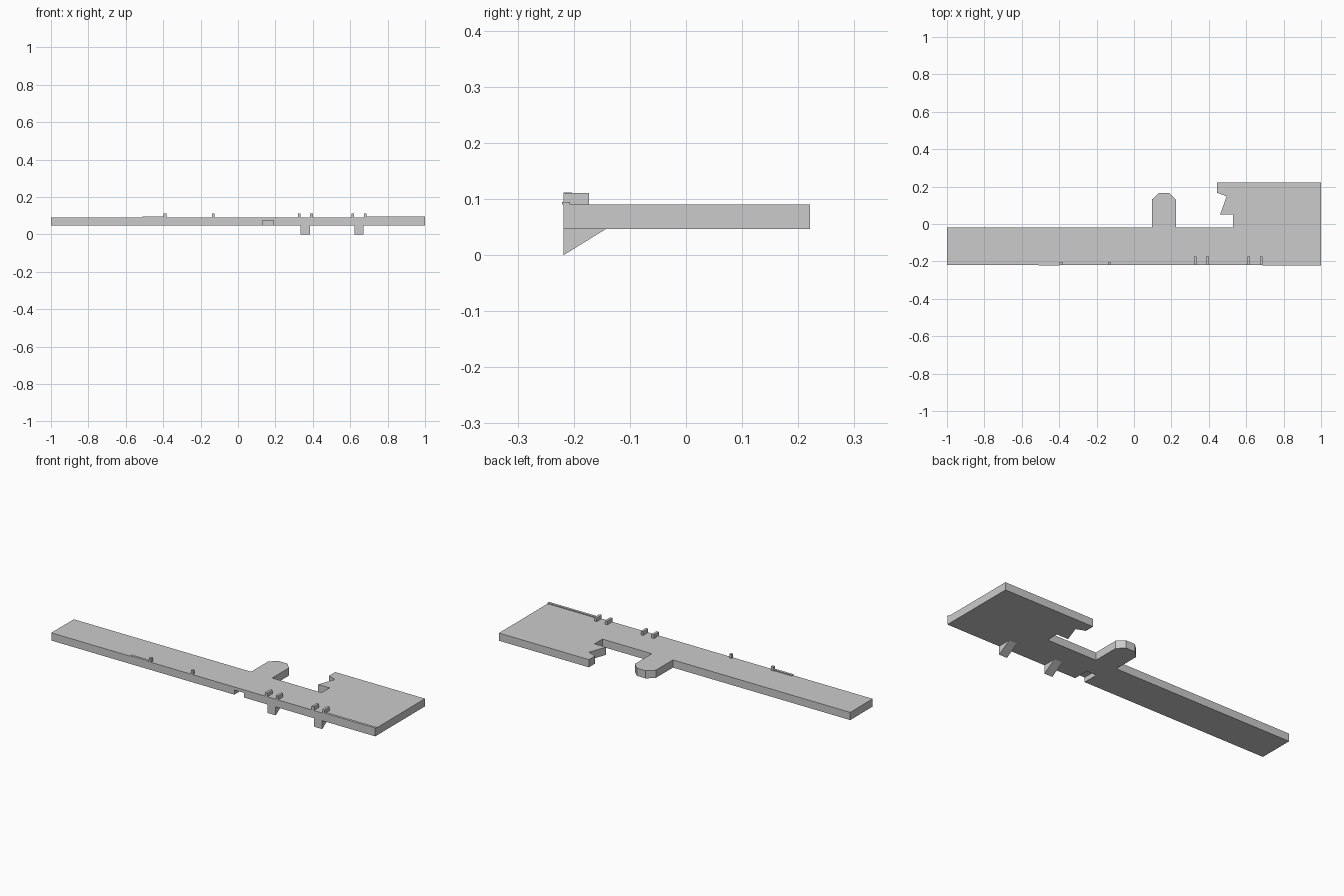
import bpy, bmesh
from mathutils import Vector

if "Cube" in bpy.data.objects:
    bpy.data.objects.remove(bpy.data.objects["Cube"])


def prism(name, points, offset):
    """Extrude a flat polygon along an offset into a closed solid."""
    bm = bmesh.new()
    face = bm.faces.new([bm.verts.new(p) for p in points])
    ext = bmesh.ops.extrude_face_region(bm, geom=[face], use_keep_orig=True)
    moved = [g for g in ext["geom"] if isinstance(g, bmesh.types.BMVert)]
    bmesh.ops.translate(bm, verts=moved, vec=Vector(offset))
    bmesh.ops.recalc_face_normals(bm, faces=bm.faces)
    mesh = bpy.data.meshes.new(name)
    bm.to_mesh(mesh)
    bm.free()
    obj = bpy.data.objects.new(name, mesh)
    bpy.context.collection.objects.link(obj)
    return obj


def box(name, x0, x1, y0, y1, z0, z1):
    return prism(name, [(x0, y0, z0), (x1, y0, z0), (x1, y1, z0), (x0, y1, z0)],
                 (0, 0, z1 - z0))


FRONT, BOTTOM, TOP = -0.218, 0.047, 0.09

# Platform slab with rear tongue and wide end pad
outline = [(-1, FRONT), (1, FRONT), (1, 0.221), (0.445, 0.221), (0.445, 0.167),
           (0.495, 0.148), (0.46, 0.05), (0.53, 0.05), (0.53, -0.02),
           (0.225, -0.02), (0.225, 0.13), (0.188, 0.165), (0.133, 0.165),
           (0.095, 0.13), (0.095, -0.02), (-1, -0.02)]
slab = prism("platform_slab", [(x, y, BOTTOM) for x, y in outline],
             (0, 0, TOP - BOTTOM))

# Recess in the underside of the front edge
cutter = box("recess_cutter", 0.13, 0.19, -0.3, -0.13, 0.0, 0.073)
cutter.hide_render = True
cutter.hide_set(True)
cut = slab.modifiers.new("recess", 'BOOLEAN')
cut.object = cutter
cut.operation = 'DIFFERENCE'
cut.solver = 'EXACT'

# Wedge brackets below, each with a pair of posts above
for label, cx in (("inner", 0.36), ("outer", 0.647)):
    prism(label + "_bracket", [(cx - 0.025, FRONT, BOTTOM), (cx - 0.025, FRONT, 0.0),
                               (cx - 0.025, -0.142, BOTTOM)], (0.05, 0, 0))
    for side, s in (("left", -1), ("right", 1)):
        px = cx + s * 0.033
        box(f"{label}_{side}_post", px - 0.007, px + 0.007, FRONT, -0.173, TOP, 0.111)

# Small edge posts
for label, x in (("far", -0.39), ("near", -0.132)):
    box(label + "_edge_post", x - 0.007, x + 0.007, FRONT, -0.203, TOP, 0.112)

# Low kerbs along the front edge
box("left_kerb", -0.51, -0.397, -0.221, -0.207, TOP, 0.095)
box("right_kerb", 0.687, 1.0, -0.221, -0.207, TOP, 0.095)
